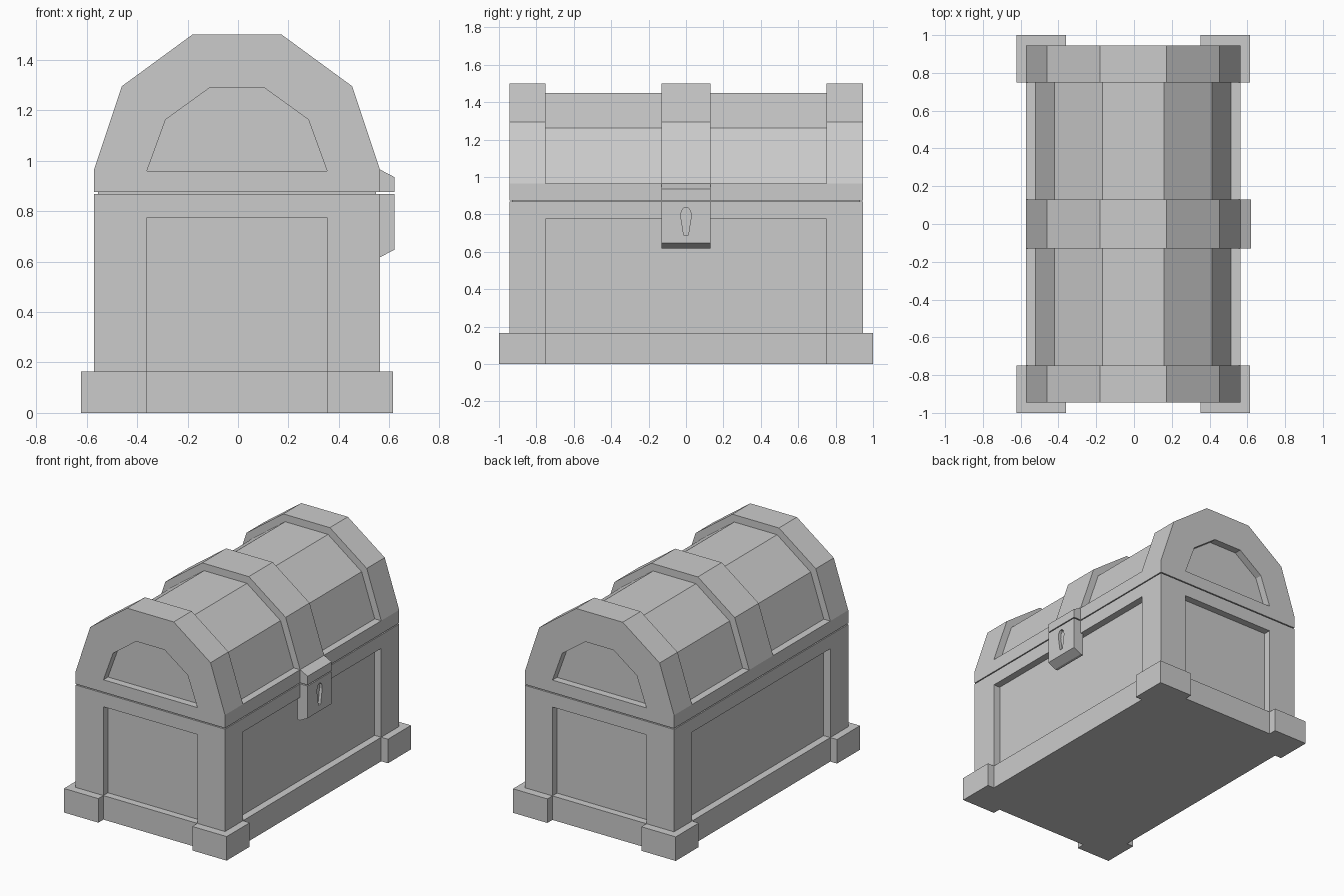
import bpy, bmesh
from mathutils import Vector

if "Cube" in bpy.data.objects:
    bpy.data.objects.remove(bpy.data.objects["Cube"])

CX = -0.004            # the lock sticks out on +x, so the body sits slightly off centre
HX, HY = 0.567, 0.945  # half sizes of the chest body
BASE, SEAM = 0.165, 0.868
D = 0.05               # panel recess depth


def prism(name, pts, axis, a, b):
    """Extrude a 2D profile from a to b; 'y' profiles are (x, z), 'x' profiles are (y, z)."""
    bm = bmesh.new()
    place = (lambda u, v, w: (u + CX, w, v)) if axis == 'y' else (lambda u, v, w: (w + CX, u, v))
    lo = [bm.verts.new(place(u, v, a)) for u, v in pts]
    hi = [bm.verts.new(place(u, v, b)) for u, v in pts]
    bm.faces.new(lo)
    bm.faces.new(hi[::-1])
    n = len(pts)
    for i in range(n):
        j = (i + 1) % n
        bm.faces.new((lo[i], hi[i], hi[j], lo[j]))
    bmesh.ops.recalc_face_normals(bm, faces=bm.faces)
    me = bpy.data.meshes.new(name)
    bm.to_mesh(me)
    bm.free()
    ob = bpy.data.objects.new(name, me)
    bpy.context.collection.objects.link(ob)
    return ob


def box(name, x0, x1, y0, y1, z0, z1):
    return prism(name, [(x0, z0), (x1, z0), (x1, z1), (x0, z1)], 'y', y0, y1)


def carve(ob, cutters):
    """Subtract the cutters, bake the result and remove them."""
    for c in cutters:
        c.hide_render = True
        m = ob.modifiers.new("recess", 'BOOLEAN')
        m.operation, m.solver, m.object = 'DIFFERENCE', 'EXACT', c
    bpy.context.view_layer.objects.active = ob
    for m in list(ob.modifiers):
        bpy.ops.object.modifier_apply(modifier=m.name)
    for c in cutters:
        bpy.data.objects.remove(c)


def arch(half):
    """Symmetric arch from its right half, listed bottom to top."""
    return half + [(-x, z) for x, z in reversed(half)]


# Chest body with a recessed panel on each side
body = box("chest_body", -HX, HX, -HY, HY, 0, SEAM)
cuts = []
for s in (-1, 1):
    xs = sorted((s * (HX - D), s * (HX + 0.1)))
    ys = sorted((s * (HY - D), s * (HY + 0.1)))
    cuts.append(box("side_cutter", *xs, -0.75, 0.75, BASE, 0.775))
    cuts.append(box("end_cutter", -0.357, 0.357, *ys, BASE, 0.775))
carve(body, cuts)

# Narrow seam between body and lid
box("seam_core", -HX + 0.015, HX - 0.015, -HY + 0.015, HY - 0.015, SEAM - 0.005, 0.88)

# Faceted lid: bands stay proud, panels between them are cut away
outer = [(HX, 0.875), (HX, 0.965), (0.457, 1.295), (0.177, 1.5)]
inner = [(0.518, 0.965), (0.418, 1.262), (0.163, 1.45)]
big = [(0.75, 0.965), (0.75, 1.7)]
end_panel = [(0.357, 0.96), (0.283, 1.163), (0.107, 1.29)]
lid = prism("lid", arch(outer), 'y', -HY, HY)
cuts = []
for s in (-1, 1):
    cuts.append(prism("lid_cutter", arch(big) + arch(inner)[::-1], 'y', *sorted((s * 0.13, s * 0.75))))
    cuts.append(prism("lid_end_cutter", arch(end_panel), 'y', *sorted((s * (HY - D), s * (HY + 0.1)))))
carve(lid, cuts)

# Corner feet
for sx, nx in ((-1, "left"), (1, "right")):
    for sy, ny in ((-1, "front"), (1, "back")):
        box(f"{ny}_{nx}_foot", *sorted((sx * 0.357, sx * 0.618)), *sorted((sy * 0.75, sy * 1.0)), 0, BASE)

# Lock: hasp on the lid, plate with keyhole on the body
F = 0.624
prism("lock_hasp", [(HX - 0.02, 0.875), (F, 0.875), (F, 0.935), (HX, 0.965), (HX - 0.02, 0.965)], 'y', -0.13, 0.13)
plate = prism("lock_plate", [(HX - 0.02, 0.617), (HX, 0.617), (F, 0.647), (F, SEAM), (HX - 0.02, SEAM)], 'y', -0.13, 0.13)
keyhole = arch([(0.012, 0.69), (0.028, 0.79), (0.024, 0.82), (0.01, 0.837)])
carve(plate, [prism("keyhole_cutter", keyhole, 'x', F - 0.02, F + 0.05)])
